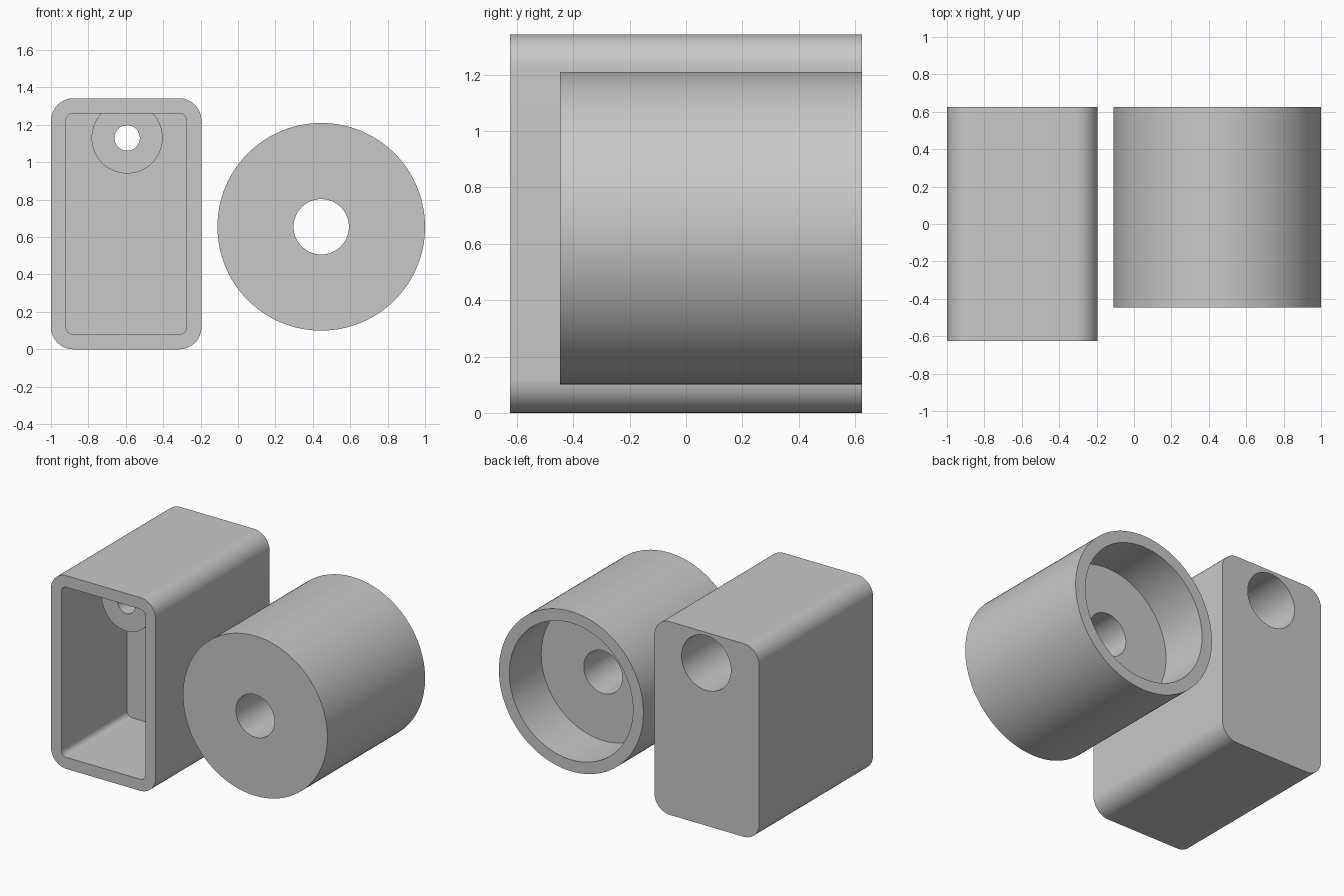
import bpy, bmesh, math

if "Cube" in bpy.data.objects:
    bpy.data.objects.remove(bpy.data.objects["Cube"])

grey = bpy.data.materials.new("light grey")
grey.diffuse_color = (0.58, 0.58, 0.58, 1)
grey.use_nodes = True
grey.node_tree.nodes["Principled BSDF"].inputs["Base Color"].default_value = grey.diffuse_color


def prism(name, outline, y0, y1):
    """Extrude an (x, z) outline from y0 to y1."""
    bm = bmesh.new()
    face = bm.faces.new([bm.verts.new((x, y0, z)) for x, z in outline])
    side = bmesh.ops.extrude_face_region(bm, geom=[face])["geom"]
    moved = [v for v in side if isinstance(v, bmesh.types.BMVert)]
    bmesh.ops.translate(bm, verts=moved, vec=(0, y1 - y0, 0))
    bmesh.ops.recalc_face_normals(bm, faces=bm.faces)
    mesh = bpy.data.meshes.new(name)
    bm.to_mesh(mesh)
    bm.free()
    mesh.materials.append(grey)
    ob = bpy.data.objects.new(name, mesh)
    bpy.context.collection.objects.link(ob)
    return ob


def circle(cx, cz, r, n=96):
    return [(cx + r * math.cos(2 * math.pi * i / n),
             cz + r * math.sin(2 * math.pi * i / n)) for i in range(n)]


def rounded_rect(x0, x1, z0, z1, r, n=12):
    pts = []
    corners = [(x1 - r, z1 - r), (x0 + r, z1 - r), (x0 + r, z0 + r), (x1 - r, z0 + r)]
    for q, (cx, cz) in enumerate(corners):
        for i in range(n + 1):
            a = math.pi / 2 * (q + i / n)
            pts.append((cx + r * math.cos(a), cz + r * math.sin(a)))
    return pts


def combine(ob, tool, operation):
    """Apply a boolean and discard the tool."""
    mod = ob.modifiers.new("boolean", "BOOLEAN")
    mod.operation, mod.solver, mod.object = operation, "EXACT", tool
    bpy.context.view_layer.objects.active = ob
    bpy.ops.object.modifier_apply(modifier=mod.name)
    bpy.data.objects.remove(tool)


def finish(ob):
    bpy.ops.object.select_all(action="DESELECT")
    ob.select_set(True)
    bpy.context.view_layer.objects.active = ob
    bpy.ops.object.shade_smooth_by_angle(angle=math.radians(30))


FRONT, BACK, WALL = -0.625, 0.625, 0.08

# Rounded housing, open at the front
housing = prism("housing", rounded_rect(-1, -0.195, 0, 1.342, 0.12), FRONT, BACK)
combine(housing, prism("cavity", rounded_rect(-1 + WALL, -0.195 - WALL, WALL, 1.342 - WALL, 0.04),
                       FRONT - 0.1, 0.095), "DIFFERENCE")

# Boss under the ceiling, deep bore from the back and a thin through hole
bx, bz = -0.593, 1.13
combine(housing, prism("boss", circle(bx, bz, 0.19), -0.378, 0.125), "UNION")
combine(housing, prism("back_bore", circle(bx, bz, 0.19), 0.175, BACK + 0.1), "DIFFERENCE")
combine(housing, prism("screw_hole", circle(bx, bz, 0.068), -0.5, 0.3), "DIFFERENCE")
finish(housing)

# Round knob with a wide recess at the back and a central hole
kx, kz = 0.445, 0.655
knob = prism("knob", circle(kx, kz, 0.555, 128), -0.447, BACK)
combine(knob, prism("recess", circle(kx, kz, 0.475, 128), 0.275, BACK + 0.1), "DIFFERENCE")
combine(knob, prism("knob_hole", circle(kx, kz, 0.148), -0.6, 0.4), "DIFFERENCE")
finish(knob)
